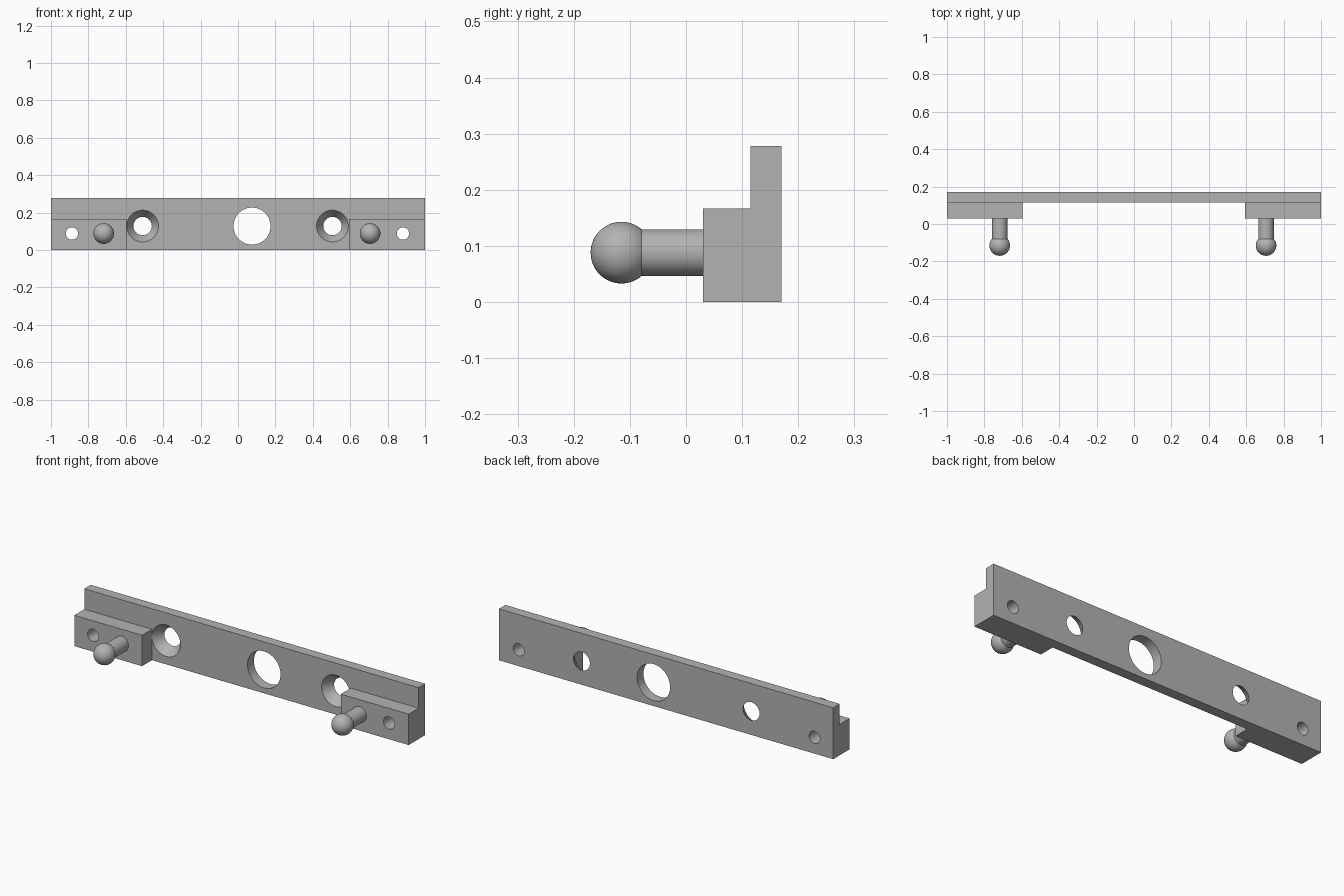
import bpy
import math

if "Cube" in bpy.data.objects:
    bpy.data.objects.remove(bpy.data.objects["Cube"], do_unlink=True)

grey = bpy.data.materials.new("plain grey")
grey.use_nodes = True
colour = (0.45, 0.45, 0.45, 1)
grey.diffuse_color = colour
grey.node_tree.nodes["Principled BSDF"].inputs["Base Color"].default_value = colour

FACE, BACK, BLOCK_FRONT = 0.115, 0.17, 0.03   # depths of the plate and blocks
ALONG_Y = (math.radians(90), 0, 0)


def finish(name):
    obj = bpy.context.object
    obj.name = name
    obj.data.materials.append(grey)
    return obj


def box(name, x0, x1, y0, y1, z0, z1):
    bpy.ops.mesh.primitive_cube_add(size=1, location=((x0 + x1) / 2, (y0 + y1) / 2, (z0 + z1) / 2))
    obj = finish(name)
    obj.scale = (x1 - x0, y1 - y0, z1 - z0)
    bpy.ops.object.transform_apply(location=False, rotation=False, scale=True)
    return obj


def rod(name, x, z, y0, y1, r_front, r_back):
    bpy.ops.mesh.primitive_cone_add(vertices=48, radius1=r_back, radius2=r_front, depth=y1 - y0,
                                    location=(x, (y0 + y1) / 2, z), rotation=ALONG_Y)
    return finish(name)


def combine(target, tool, operation):
    mod = target.modifiers.new(operation.lower(), "BOOLEAN")
    mod.operation, mod.object, mod.solver = operation, tool, "EXACT"
    bpy.context.view_layer.objects.active = target
    bpy.ops.object.modifier_apply(modifier=mod.name)
    bpy.data.objects.remove(tool, do_unlink=True)


def smooth(obj):
    bpy.ops.object.select_all(action="DESELECT")
    obj.select_set(True)
    bpy.context.view_layer.objects.active = obj
    bpy.ops.object.shade_smooth_by_angle(angle=math.radians(30))


# Back plate with a large round opening and two countersunk holes
plate = box("mounting_plate", -1, 1, FACE, BACK, 0, 0.278)
combine(plate, rod("opening", 0.075, 0.128, 0, 0.3, 0.099, 0.099), "DIFFERENCE")
slope, over = (0.085 - 0.049) / (BACK - FACE), 0.002
for x in (-0.51, 0.505):
    sink = rod("countersink", x, 0.128, FACE - over, BACK + over,
               0.085 + slope * over, 0.049 - slope * over)
    combine(plate, sink, "DIFFERENCE")

# End blocks, merged into the plate, each with a screw hole
for x0, x1, hole_x in ((-1, -0.595, -0.888), (0.594, 1, 0.882)):
    combine(plate, box("end_block", x0, x1, BLOCK_FRONT, 0.15, 0, 0.167), "UNION")
    combine(plate, rod("screw_hole", hole_x, 0.088, -0.1, 0.3, 0.033, 0.033), "DIFFERENCE")
smooth(plate)

# Ball studs
for side, x in (("right", -0.718), ("left", 0.706)):
    smooth(rod(side + "_stud_shaft", x, 0.088, -0.1, BLOCK_FRONT + 0.01, 0.0415, 0.0415))
    bpy.ops.mesh.primitive_uv_sphere_add(segments=48, ring_count=24, radius=0.055,
                                         location=(x, -0.115, 0.088), rotation=ALONG_Y)
    smooth(finish(side + "_stud_ball"))
